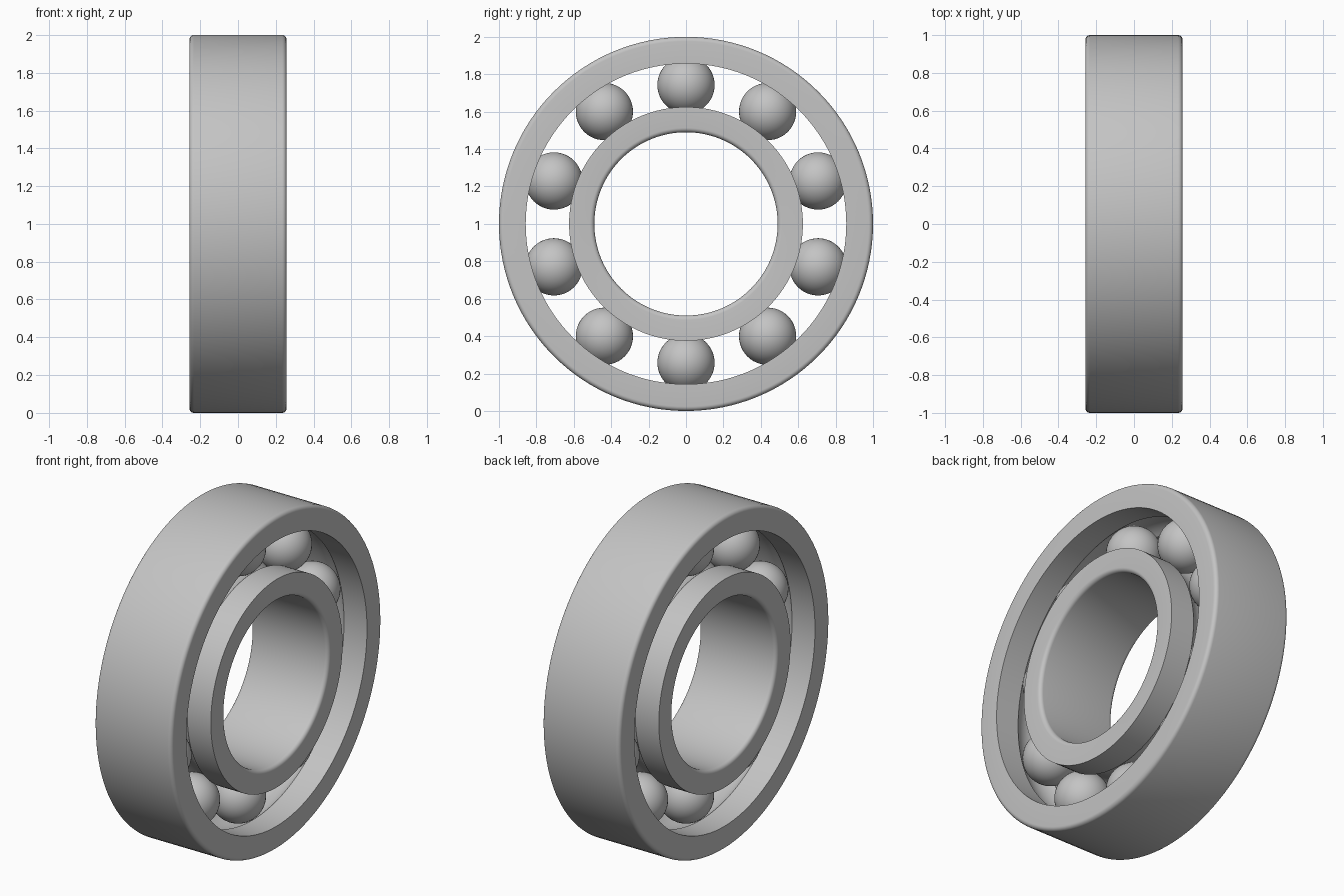
import bpy, bmesh
from math import sin, cos, pi, asin, radians
from mathutils import Vector, Matrix

cube = bpy.data.objects.get("Cube")
if cube:
    bpy.data.objects.remove(cube, do_unlink=True)

HALF_WIDTH = 0.257
FILLET = 0.024
PITCH = 0.7425          # radius of the circle of ball centres
BALL = 0.153
GROOVE = 0.155
BALL_COUNT = 10
CENTRE = Vector((0, 0, 1))

steel = bpy.data.materials.new("steel grey")
steel.use_nodes = True
colour = (0.55, 0.55, 0.55, 1)
steel.diffuse_color = colour
steel.node_tree.nodes["Principled BSDF"].inputs["Base Color"].default_value = colour


def finish(bm, name, location):
    mesh = bpy.data.meshes.new(name)
    bm.to_mesh(mesh)
    bm.free()
    mesh.materials.append(steel)
    obj = bpy.data.objects.new(name, mesh)
    obj.location = location
    bpy.context.collection.objects.link(obj)
    bpy.ops.object.select_all(action="DESELECT")
    obj.select_set(True)
    bpy.context.view_layer.objects.active = obj
    bpy.ops.object.shade_smooth_by_angle(angle=radians(30))
    return obj


def arc(x, r, radius, start, end, steps):
    """Points (x, r) along an arc in the profile plane."""
    angles = [start + (end - start) * i / steps for i in range(steps + 1)]
    return [(x + radius * cos(a), r + radius * sin(a)) for a in angles]


def make_race(name, plain_radius, shoulder_radius):
    """Ring with two rounded plain corners and a ball groove on its other side."""
    side = 1 if plain_radius > shoulder_radius else -1
    half = asin(abs(shoulder_radius - PITCH) / GROOVE)
    corner_x, corner_r = HALF_WIDTH - FILLET, plain_radius - side * FILLET
    profile = [(HALF_WIDTH, shoulder_radius)]
    profile += arc(corner_x, corner_r, FILLET, 0, side * pi / 2, 6)
    profile += arc(-corner_x, corner_r, FILLET, side * pi / 2, side * pi, 6)
    profile += [(-HALF_WIDTH, shoulder_radius)]
    profile += arc(0, PITCH, GROOVE, side * (pi - half), side * half, 16)

    # Revolve the closed profile about the axle
    bm = bmesh.new()
    verts = [bm.verts.new((x, 0, r)) for x, r in profile]
    edges = [bm.edges.new((v, verts[i - 1])) for i, v in enumerate(verts)]
    bmesh.ops.spin(bm, geom=verts + edges, cent=(0, 0, 0), axis=(1, 0, 0),
                   angle=2 * pi, steps=128, use_merge=True)
    bmesh.ops.remove_doubles(bm, verts=bm.verts, dist=0.00001)
    bmesh.ops.recalc_face_normals(bm, faces=bm.faces)
    return finish(bm, name, CENTRE)


make_race("outer_race", 1.0, 0.857)
make_race("inner_race", 0.49, 0.625)

# Balls evenly spaced in the groove, the first at the top
for i in range(BALL_COUNT):
    bm = bmesh.new()
    bmesh.ops.create_uvsphere(bm, u_segments=48, v_segments=24, radius=BALL)
    turn = Matrix.Rotation(2 * pi * i / BALL_COUNT, 3, "X")
    finish(bm, f"ball_{i + 1}", CENTRE + turn @ Vector((0, 0, PITCH)))
